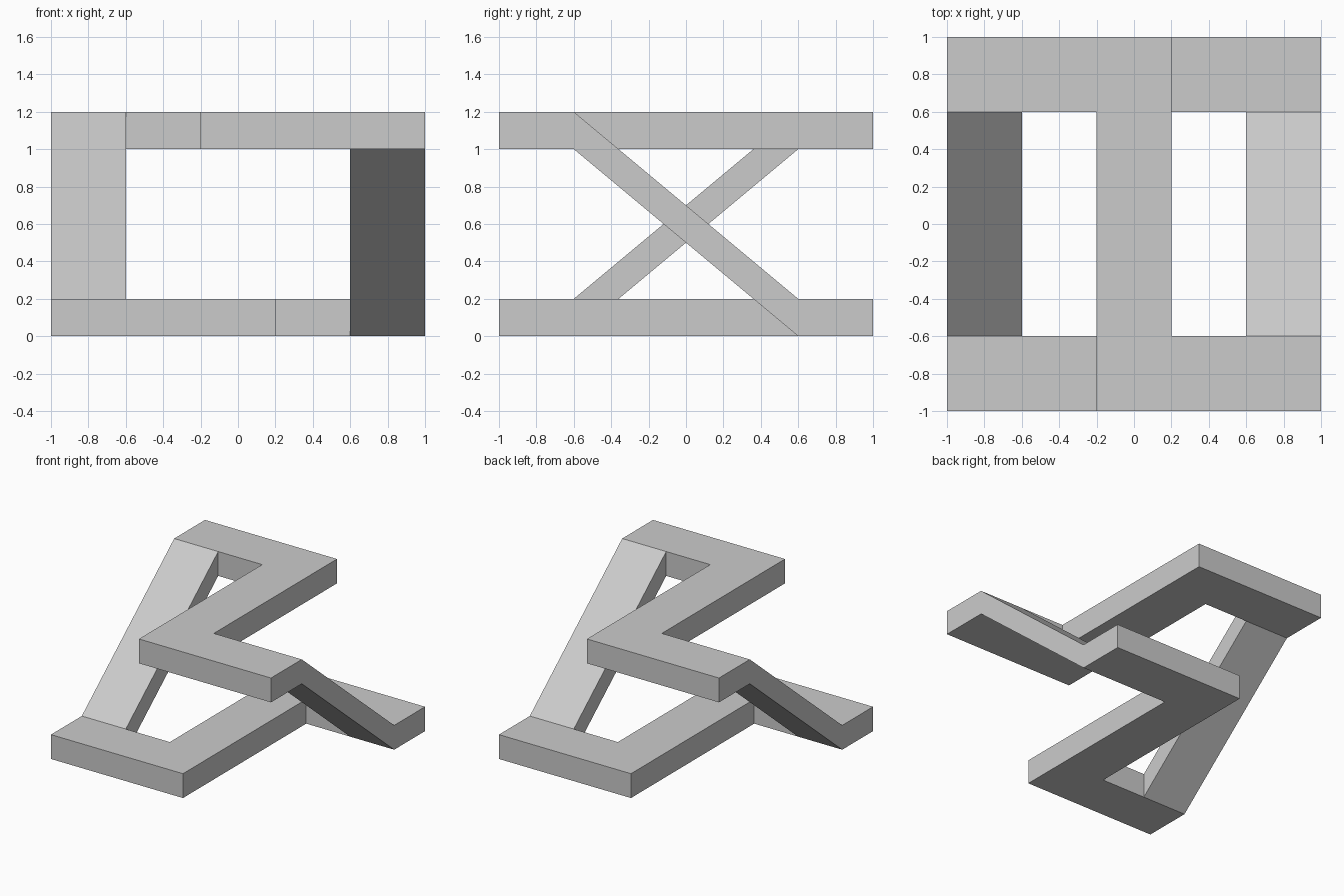
import bpy, bmesh, math
from mathutils import Vector

if "Cube" in bpy.data.objects:
    bpy.data.objects.remove(bpy.data.objects["Cube"])

HALF_WIDTH = 0.2
THICK = 0.2

grey = bpy.data.materials.new("plain grey")
grey.diffuse_color = (0.6, 0.6, 0.6, 1)
grey.use_nodes = True
grey.node_tree.nodes["Principled BSDF"].inputs["Base Color"].default_value = grey.diffuse_color

# Half of the centre path: ramp up, then the upper zigzag (x, y, base height)
upper = [(-0.8, 0.6, 1), (-0.8, 0.8, 1), (0, 0.8, 1),
         (0, -0.8, 1), (0.8, -0.8, 1), (0.8, -0.6, 1)]
# The lower zigzag is the upper one mirrored front to back, run in reverse
lower = [(x, -y, 0) for x, y, z in reversed(upper)]
path = [Vector(p) for p in upper + lower]


def side(a, b):
    """Horizontal unit vector to the left of the run from a to b."""
    d = (b - a).xy.normalized()
    return Vector((-d.y, d.x, 0))


# Mitred vertical cross-section at each path point
bm = bmesh.new()
rings = []
count = len(path)
for i, p in enumerate(path):
    n1 = side(path[i - 1], p)
    n2 = side(p, path[(i + 1) % count])
    off = (n1 + n2) * HALF_WIDTH / (1 + n1.dot(n2))
    up = Vector((0, 0, THICK))
    rings.append([bm.verts.new(v) for v in (p - off, p + off, p + off + up, p - off + up)])

# Bridge the sections into one closed loop
for i in range(count):
    a, b = rings[i], rings[(i + 1) % count]
    for k in range(4):
        m = (k + 1) % 4
        bm.faces.new((a[k], a[m], b[m], b[k]))

# Merge coplanar faces so only true edges remain
bmesh.ops.recalc_face_normals(bm, faces=bm.faces[:])
bmesh.ops.dissolve_limit(bm, angle_limit=math.radians(1), verts=bm.verts[:], edges=bm.edges[:])

mesh = bpy.data.meshes.new("folded_loop")
bm.to_mesh(mesh)
bm.free()
mesh.materials.append(grey)
loop = bpy.data.objects.new("folded_loop", mesh)
bpy.context.collection.objects.link(loop)
